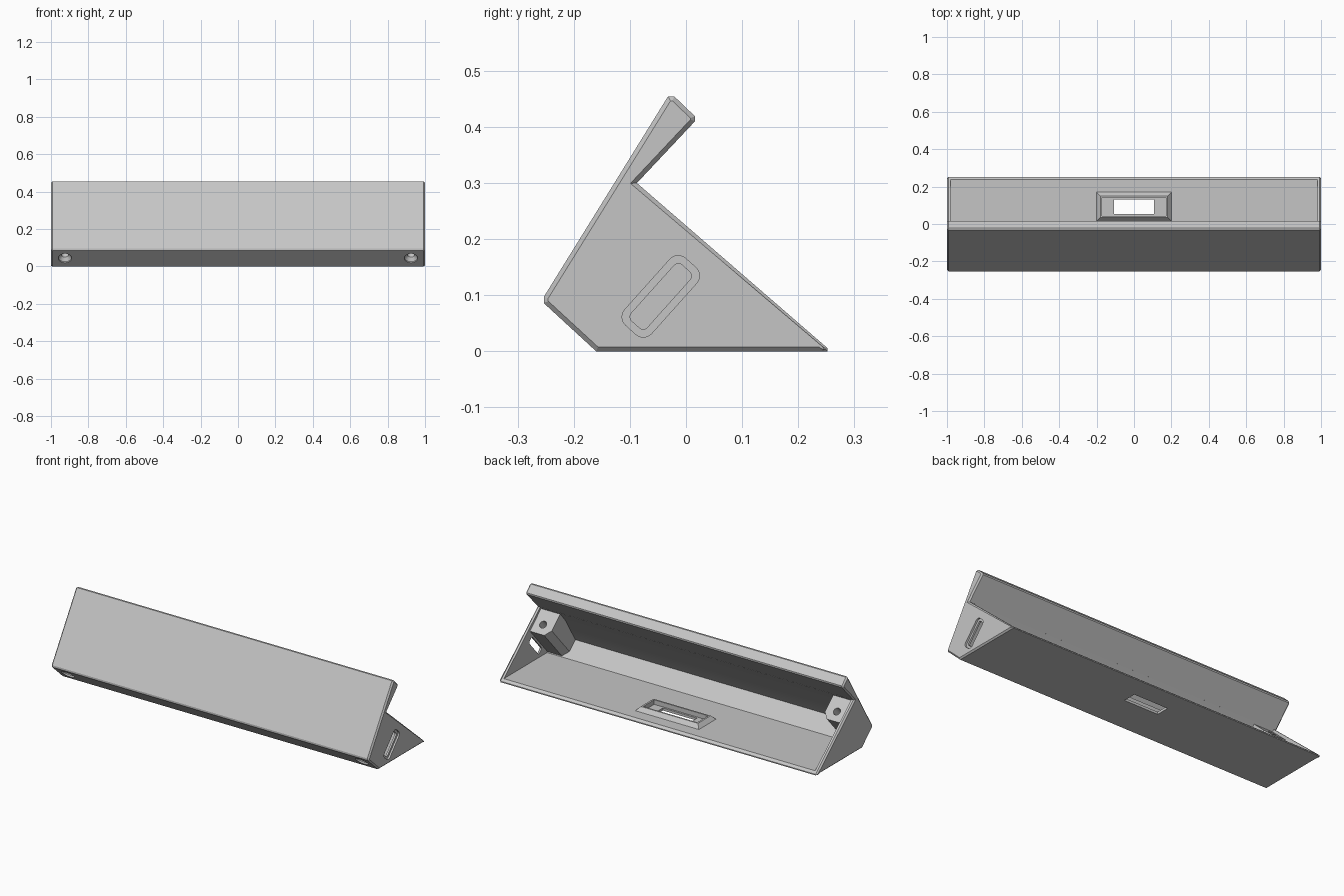
import bpy, bmesh
from math import pi, cos, sin
from mathutils import Vector as V

if "Cube" in bpy.data.objects:
    bpy.data.objects.remove(bpy.data.objects["Cube"])

grey = bpy.data.materials.new("plain grey")
grey.use_nodes = True
grey.diffuse_color = (0.56, 0.56, 0.56, 1)
grey.node_tree.nodes["Principled BSDF"].inputs["Base Color"].default_value = (0.56, 0.56, 0.56, 1)

X = V((1, 0, 0))
DOWN = V((0, 0.745, -0.667))      # along the sloping back opening
OUT = V((0, 0.667, 0.745))        # out of the sloping back opening


def loft(name, rings):
    """Closed solid through a list of equal rings of points."""
    bm = bmesh.new()
    loops = [[bm.verts.new(p) for p in r] for r in rings]
    n = len(rings[0])
    for a, b in zip(loops, loops[1:]):
        for i in range(n):
            j = (i + 1) % n
            bm.faces.new((a[i], a[j], b[j], b[i]))
    bm.faces.new(loops[0])
    bm.faces.new(loops[-1])
    bmesh.ops.recalc_face_normals(bm, faces=bm.faces)
    me = bpy.data.meshes.new(name)
    bm.to_mesh(me)
    bm.free()
    me.materials.append(grey)
    ob = bpy.data.objects.new(name, me)
    bpy.context.collection.objects.link(ob)
    return ob


def cut(target, cutter):
    """Subtract the cutter from the target and discard it."""
    cutter.hide_render = True
    m = target.modifiers.new("cut", "BOOLEAN")
    m.operation, m.solver, m.object = "DIFFERENCE", "EXACT", cutter
    bpy.context.view_layer.objects.active = target
    bpy.ops.object.modifier_apply(modifier=m.name)
    bpy.data.objects.remove(cutter)


def section(points, x):
    return [V((x, y, z)) for y, z in points]


def inset(points, d):
    """Offset a counter-clockwise outline inwards."""
    out = []
    for i, p in enumerate(points):
        p = V(p)
        e = (p - V(points[i - 1])).normalized()
        f = (V(points[(i + 1) % len(points)]) - p).normalized()
        a, b = V((-e.y, e.x)), V((-f.y, f.x))
        out.append(p + (a + b) * d / (1 + a.dot(b)))
    return out


def rect(cx, cy, w, h, z):
    return [V((cx + sx * w / 2, cy + sy * h / 2, z))
            for sx, sy in ((-1, -1), (1, -1), (1, 1), (-1, 1))]


def circle(centre, r, n=32):
    return [centre + (X * cos(t) + DOWN * sin(t)) * r
            for t in (2 * pi * i / n for i in range(n))]


def rounded_slot(centre, length, width, r, x):
    pts = []
    for k, (su, sn) in enumerate(((1, 1), (-1, 1), (-1, -1), (1, -1))):
        for i in range(7):
            t = pi / 2 * (k + i / 6)
            pts.append(centre + X * x
                       + DOWN * (su * (width / 2 - r) + r * cos(t))
                       + OUT * (sn * (length / 2 - r) + r * sin(t)))
    return pts


# Outer body with chamfered ends
outline = [(-0.2535, 0.097), (-0.2535, 0.086), (-0.16, 0), (0.252, 0), (0.252, 0.006),
           (-0.0875, 0.30), (0.016, 0.41), (0.016, 0.419), (-0.021, 0.4545), (-0.032, 0.4545)]
small = inset(outline, 0.008)
body = loft("case_body", [section(small, -1), section(outline, -0.992),
                          section(outline, 0.992), section(small, 1)])

# Inner space, open at the sloping back
hollow = [(-0.233, 0.092), (-0.15, 0.018), (0.2385, 0.018), (0.265, 0.048),
          (-0.0671, 0.3217), (-0.0871, 0.2997), (-0.1406, 0.2397)]
cavity = loft("cavity_cutter", [section(hollow, -0.98), section(hollow, 0.98)])

# Corner screw posts stay solid inside the hollow
screw = V((0, -0.207, 0.045))
for s in (-1, 1):
    post = [(0.99, -0.11), (0.86, -0.11), (0.86, 0.02), (0.89, 0.055), (0.99, 0.055)]
    cut(cavity, loft("post", [[screw + X * s * x + DOWN * u + OUT * n for x, u in post]
                              for n in (-0.05, 0.256)]))

# Tapered raised frame on the floor
vent_y = 0.0925
cut(cavity, loft("vent_frame", [rect(0, vent_y, 0.4, 0.155, 0.01),
                                rect(0, vent_y, 0.4, 0.155, 0.018),
                                rect(0, vent_y, 0.36, 0.115, 0.04)]))
cut(body, cavity)

# Pocket and opening through the floor
cut(body, loft("vent_pocket", [rect(0, vent_y, 0.34, 0.098, 0.014),
                               rect(0, vent_y, 0.34, 0.098, 0.06)]))
cut(body, loft("vent_opening", [rect(0, vent_y, 0.215, 0.076, -0.02),
                                rect(0, vent_y, 0.215, 0.076, 0.03)]))

# Countersunk screw holes through the posts
for s in (-1, 1):
    c = screw + X * s * 0.925
    cut(body, loft("screw_hole", [circle(c + OUT * n, r) for n, r in
                                  ((-0.01, 0.036), (0.006, 0.036), (0.025, 0.02), (0.3, 0.02))]))

# Stepped cable slot in the left end
slot = V((0, -0.045, 0.098))
for length, width, r, x in ((0.16, 0.064, 0.02, 0.99), (0.134, 0.038, 0.01, 0.95)):
    cut(body, loft("cable_slot", [rounded_slot(slot, length, width, r, v) for v in (x, 1.02)]))

bpy.ops.object.select_all(action="DESELECT")
body.select_set(True)
bpy.context.view_layer.objects.active = body
bpy.ops.object.shade_smooth_by_angle(angle=0.4)
